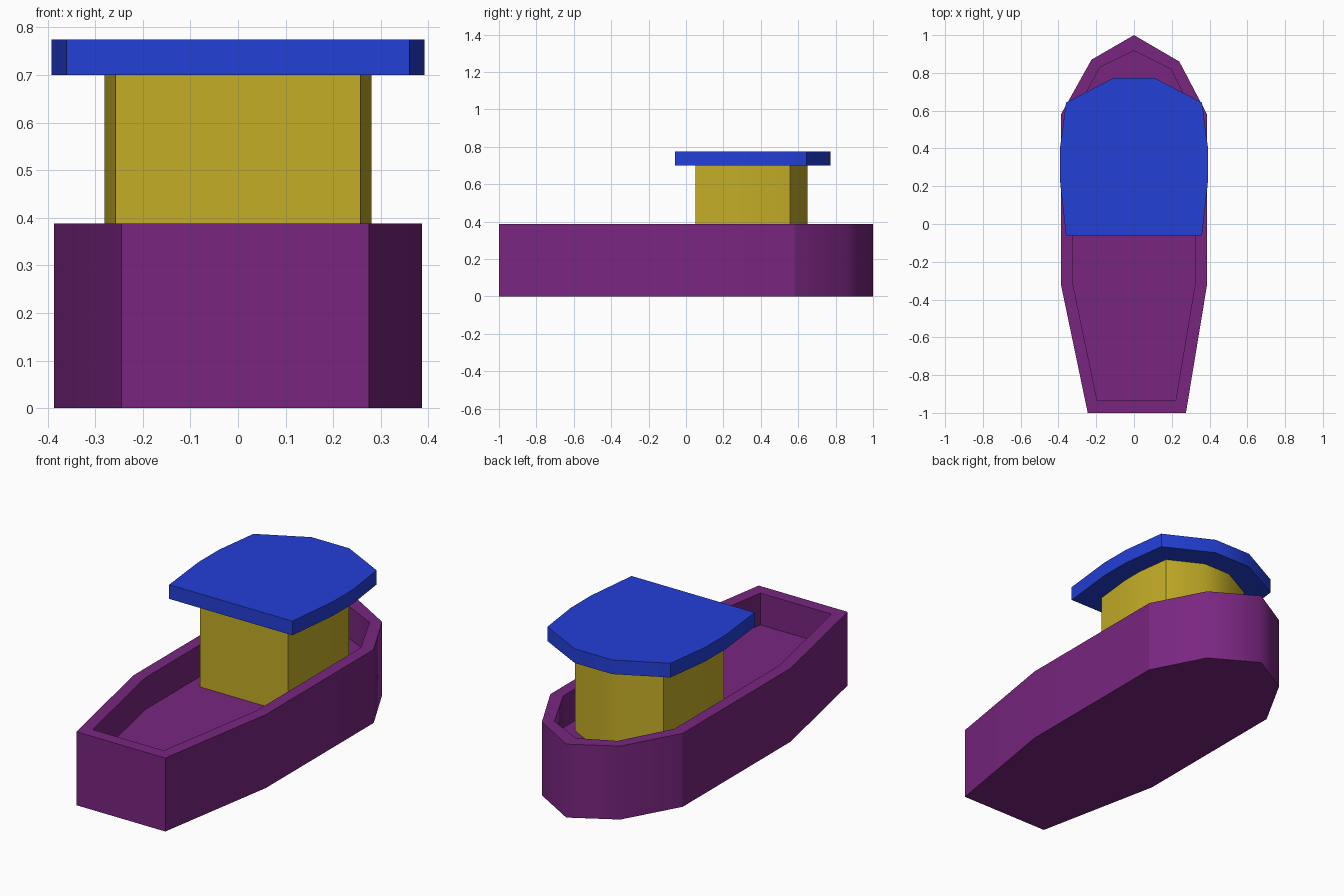
import bpy, bmesh

cube = bpy.data.objects.get("Cube")
if cube:
    bpy.data.objects.remove(cube, do_unlink=True)


def material(name, rgb):
    mat = bpy.data.materials.new(name)
    mat.use_nodes = True
    mat.diffuse_color = (*rgb, 1)
    node = next(n for n in mat.node_tree.nodes if n.type == "BSDF_PRINCIPLED")
    node.inputs["Base Color"].default_value = (*rgb, 1)
    return mat


def lofted(name, rings, mat, sharp):
    """Skin a list of (outline, height) rings; the listed corners stay sharp."""
    bm = bmesh.new()
    loops = [[bm.verts.new((x, y, z)) for x, y in pts] for pts, z in rings]
    count = len(loops[0])
    for low, high in zip(loops, loops[1:]):
        for i in range(count):
            j = (i + 1) % count
            face = bm.faces.new((low[i], low[j], high[j], high[i]))
            face.smooth = abs(low[i].co.z - high[i].co.z) > 0.01
        for i in sharp:
            bm.edges.get((low[i], high[i])).smooth = False
    for loop in (loops[0][::-1], loops[-1]):
        bm.faces.new(loop)
    # keep every rim and cap edge crisp
    for e in bm.edges:
        if abs(e.verts[0].co.z - e.verts[1].co.z) < 0.01:
            e.smooth = False
    bmesh.ops.recalc_face_normals(bm, faces=bm.faces)
    mesh = bpy.data.meshes.new(name)
    bm.to_mesh(mesh)
    bm.free()
    mesh.materials.append(mat)
    obj = bpy.data.objects.new(name, mesh)
    bpy.context.collection.objects.link(obj)
    return obj


purple = material("hull purple", (0.19, 0.019, 0.215))
yellow = material("cabin yellow", (0.55, 0.42, 0.02))
blue = material("roof blue", (0.017, 0.05, 0.68))

# Hull: outer wall, rim, inner wall and sunken deck
outer = [(-0.245, -1), (0.275, -1), (0.387, -0.32), (0.387, 0.58), (0.24, 0.86),
         (0, 1), (-0.225, 0.87), (-0.387, 0.58), (-0.387, -0.32)]
inner = [(-0.195, -0.935), (0.22, -0.935), (0.325, -0.31), (0.325, 0.56), (0.195, 0.82),
         (0, 0.917), (-0.18, 0.83), (-0.325, 0.56), (-0.325, -0.31)]
lofted("hull", [(outer, 0), (outer, 0.388), (inner, 0.388), (inner, 0.22)],
       purple, (0, 1, 3, 7))

# Roof outline, mirrored from its left half
half = [(0.36, -0.06), (0.392, 0.23), (0.392, 0.40), (0.36, 0.643), (0.11, 0.772)]
roof = half + [(-x, y) for x, y in reversed(half)]
corners = (0, 3, 6, 9)
lofted("roof", [(roof, 0.70), (roof, 0.775)], blue, corners)

# Cabin: the roof outline shrunk about its middle
cabin = [(x * 0.715, 0.35 + (y - 0.355) * 0.72) for x, y in roof]
lofted("cabin", [(cabin, 0.21), (cabin, 0.70)], yellow, corners)
